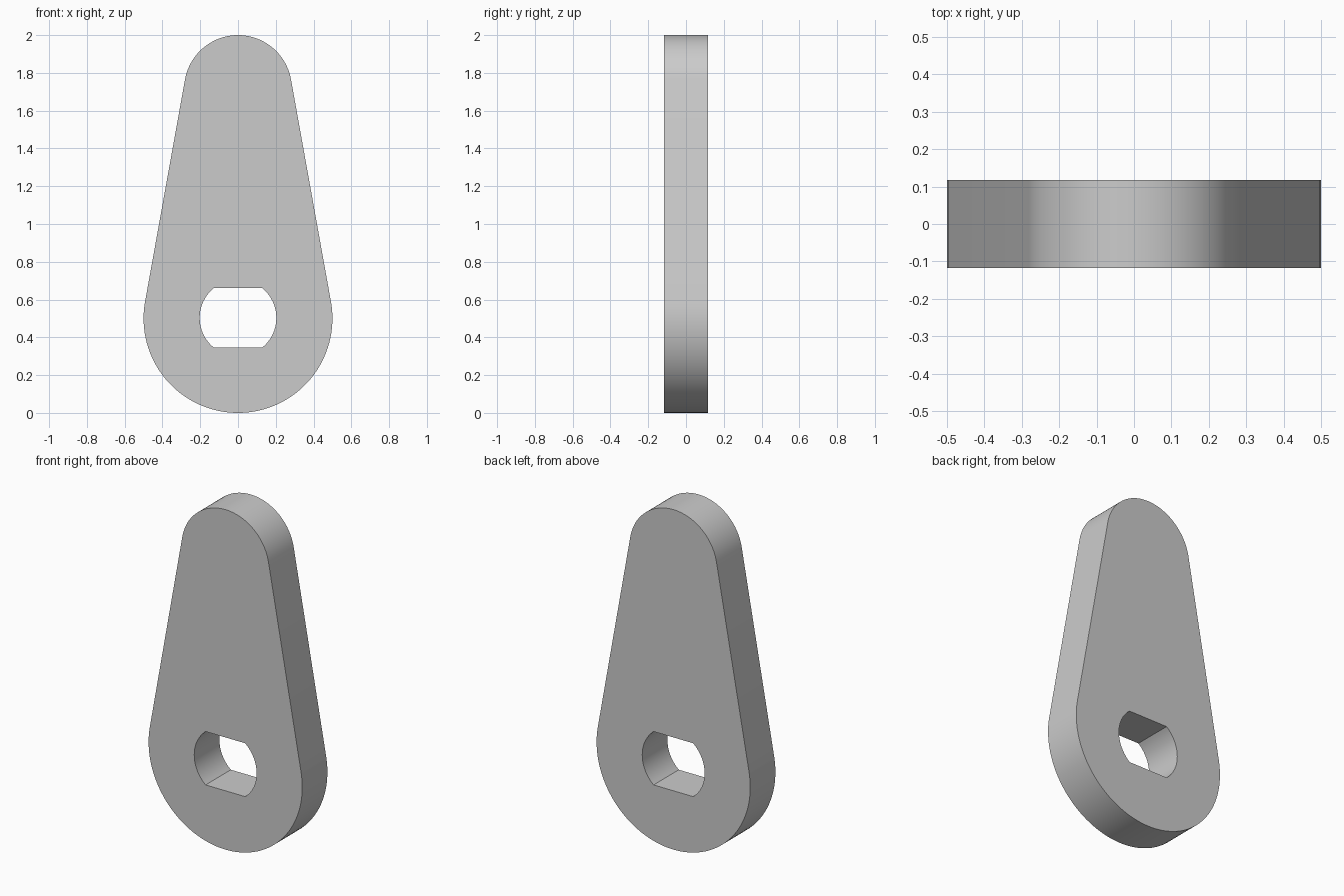
import bpy
import bmesh
from math import asin, cos, sin, pi, radians
from mathutils import Vector

cube = bpy.data.objects.get("Cube")
if cube:
    bpy.data.objects.remove(cube)

# Main dimensions
BIG_R, SMALL_R = 0.5, 0.285
BIG_Z, SMALL_Z = BIG_R, 2 - SMALL_R
HOLE_R, FLAT = 0.203, 0.157
HALF_DEPTH = 0.117


def arc(radius, z, start, end, steps):
    """Points along an arc in the XZ plane."""
    angles = [start + (end - start) * i / steps for i in range(steps + 1)]
    return [Vector((radius * cos(a), -HALF_DEPTH, z + radius * sin(a))) for a in angles]


def add_loop(bm, points):
    """Closed loop of edges through the points."""
    verts = [bm.verts.new(p) for p in points]
    return [bm.edges.new((v, verts[i - 1])) for i, v in enumerate(verts)]


# Outline: two round ends joined by tangent sides
tangent = asin((BIG_R - SMALL_R) / (SMALL_Z - BIG_Z))
outline = (arc(SMALL_R, SMALL_Z, tangent, pi - tangent, 40)
           + arc(BIG_R, BIG_Z, pi - tangent, 2 * pi + tangent, 64))

# Shaft hole: round sides with flat top and bottom
corner = asin(FLAT / HOLE_R)
hole = (arc(HOLE_R, BIG_Z + 0.003, -corner, corner, 20)
        + arc(HOLE_R, BIG_Z + 0.003, pi - corner, pi + corner, 20))

# Fill the profile and extrude it to a plate
bm = bmesh.new()
edges = add_loop(bm, outline) + add_loop(bm, hole)
bmesh.ops.triangle_fill(bm, use_beauty=True, use_dissolve=False, edges=edges)
result = bmesh.ops.extrude_face_region(bm, geom=bm.faces[:], use_keep_orig=True)
moved = [g for g in result["geom"] if isinstance(g, bmesh.types.BMVert)]
bmesh.ops.translate(bm, verts=moved, vec=(0, 2 * HALF_DEPTH, 0))
bmesh.ops.recalc_face_normals(bm, faces=bm.faces[:])

mesh = bpy.data.meshes.new("lever_plate")
bm.to_mesh(mesh)
bm.free()
plate = bpy.data.objects.new("lever_plate", mesh)
bpy.context.collection.objects.link(plate)

# Plain grey material
grey = bpy.data.materials.new("light_grey")
grey.use_nodes = True
colour = (0.6, 0.6, 0.6, 1)
grey.diffuse_color = colour
grey.node_tree.nodes["Principled BSDF"].inputs["Base Color"].default_value = colour
mesh.materials.append(grey)

# Smooth round walls, sharp rims
bpy.ops.object.select_all(action="DESELECT")
plate.select_set(True)
bpy.context.view_layer.objects.active = plate
bpy.ops.object.shade_smooth_by_angle(angle=radians(30))
